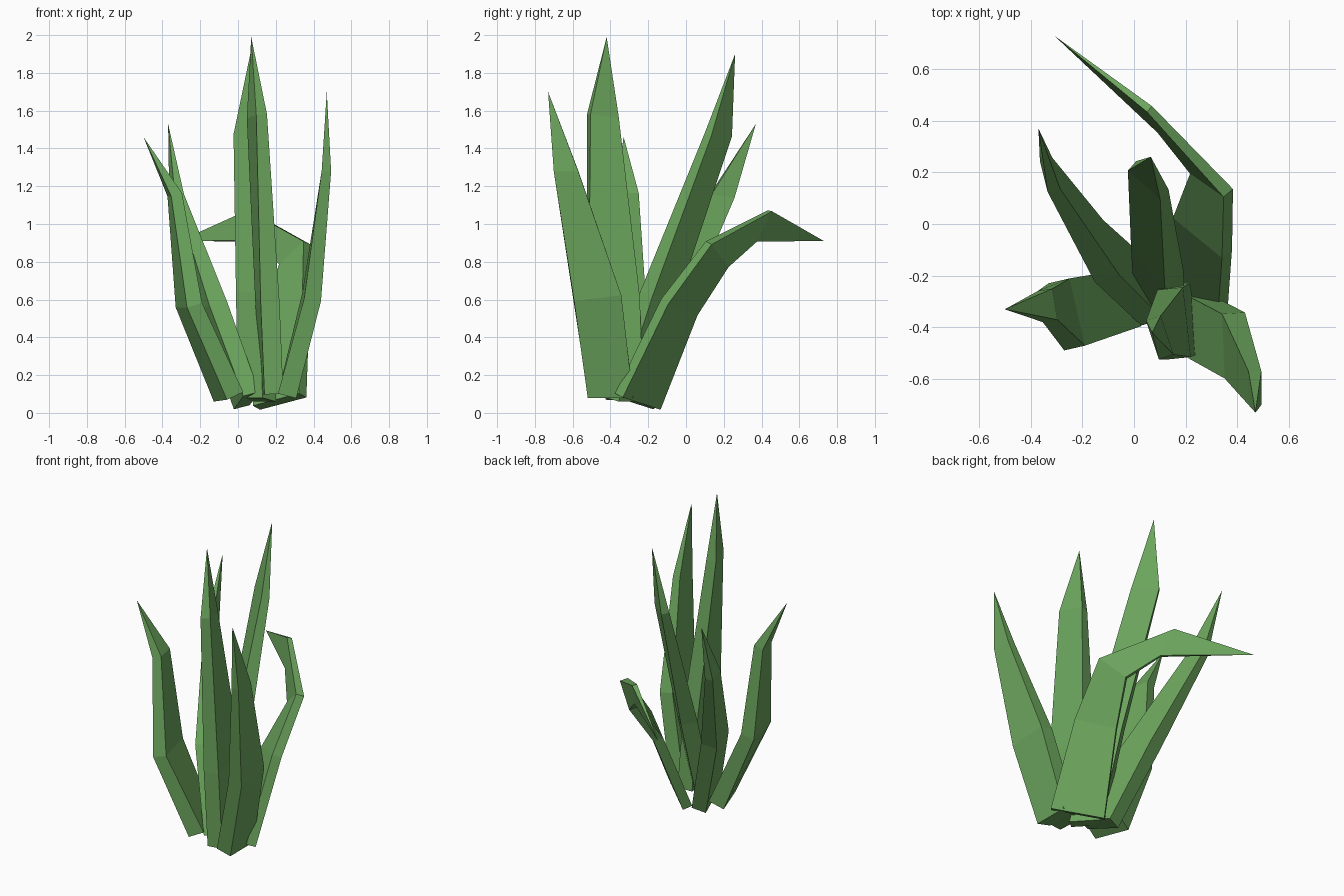
import bpy, bmesh
from mathutils import Vector

if "Cube" in bpy.data.objects:
    bpy.data.objects.remove(bpy.data.objects["Cube"])

green = bpy.data.materials.new("leaf_green")
green.diffuse_color = (0.15, 0.38, 0.11, 1)
green.use_nodes = True
green.node_tree.nodes["Principled BSDF"].inputs["Base Color"].default_value = green.diffuse_color


def leaf(name, sections, tip):
    """Loft box sections (centre, width vector, thickness) up to a pointed tip."""
    path = [Vector(s[0]) for s in sections] + [Vector(tip)]
    bm = bmesh.new()
    rings = []
    for i, (c, w, t) in enumerate(sections):
        ahead = (path[i + 1] - path[i]).normalized()
        behind = (path[i] - path[i - 1]).normalized() if i else ahead
        half_w = Vector(w) / 2
        half_t = (ahead + behind).cross(half_w).normalized() * t / 2
        rings.append([bm.verts.new(path[i] + half_w * a + half_t * b)
                      for a, b in ((-1, -1), (1, -1), (1, 1), (-1, 1))])
    bm.faces.new(rings[0])
    for low, high in zip(rings, rings[1:]):
        for k in range(4):
            n = (k + 1) % 4
            bm.faces.new((low[k], low[n], high[n], high[k]))
    point = bm.verts.new(path[-1])
    for k in range(4):
        bm.faces.new((rings[-1][k], rings[-1][(k + 1) % 4], point))
    bmesh.ops.recalc_face_normals(bm, faces=bm.faces)
    mesh = bpy.data.meshes.new(name)
    bm.to_mesh(mesh)
    bm.free()
    mesh.materials.append(green)
    bpy.context.collection.objects.link(bpy.data.objects.new(name, mesh))


# Upright leaves
leaf("tall_front_leaf", [
    ((.18, -.37, .10), (-.02, .28, 0), .10),
    ((.155, -.385, .60), (-.03, .27, .03), .10),
    ((.10, -.44, 1.57), (-.05, .15, -.02), .06)], (.07, -.42, 1.99))
leaf("tall_back_leaf", [
    ((.10, -.32, .07), (.13, -.14, 0), .10),
    ((.09, -.14, .63), (.13, -.14, 0), .10),
    ((.055, .17, 1.47), (.125, -.11, 0), .05)], (.065, .26, 1.90))

# Leaves spreading outwards
leaf("right_leaf", [
    ((.26, -.40, .09), (0, .24, 0), .10),
    ((.39, -.47, .615), (-.01, .25, .03), .09),
    ((.468, -.635, 1.28), (0, .13, 0), .05)], (.47, -.73, 1.70))
leaf("left_leaf", [
    ((-.05, -.30, .085), (-.07, .22, -.01), .10),
    ((-.26, -.35, .57), (-.06, .26, 0), .085),
    ((-.335, -.315, 1.155), (-.02, .12, 0), .06)], (-.50, -.33, 1.46))
leaf("back_left_leaf", [
    ((.045, -.27, .065), (-.05, .22, -.07), .09),
    ((-.135, -.105, .57), (-.06, .21, -.02), .10),
    ((-.325, .19, 1.145), (-.03, .12, -.02), .05)], (-.37, .37, 1.53))

# Bent leaf drooping at the back
leaf("drooping_leaf", [
    ((.22, -.255, .06), (-.245, .20, -.065), .06),
    ((.265, -.035, .56), (-.19, .155, -.06), .06),
    ((.30, .165, .84), (-.13, .09, -.12), .05),
    ((.08, .405, .99), (.04, -.08, -.16), .03)], (-.31, .73, .91))
